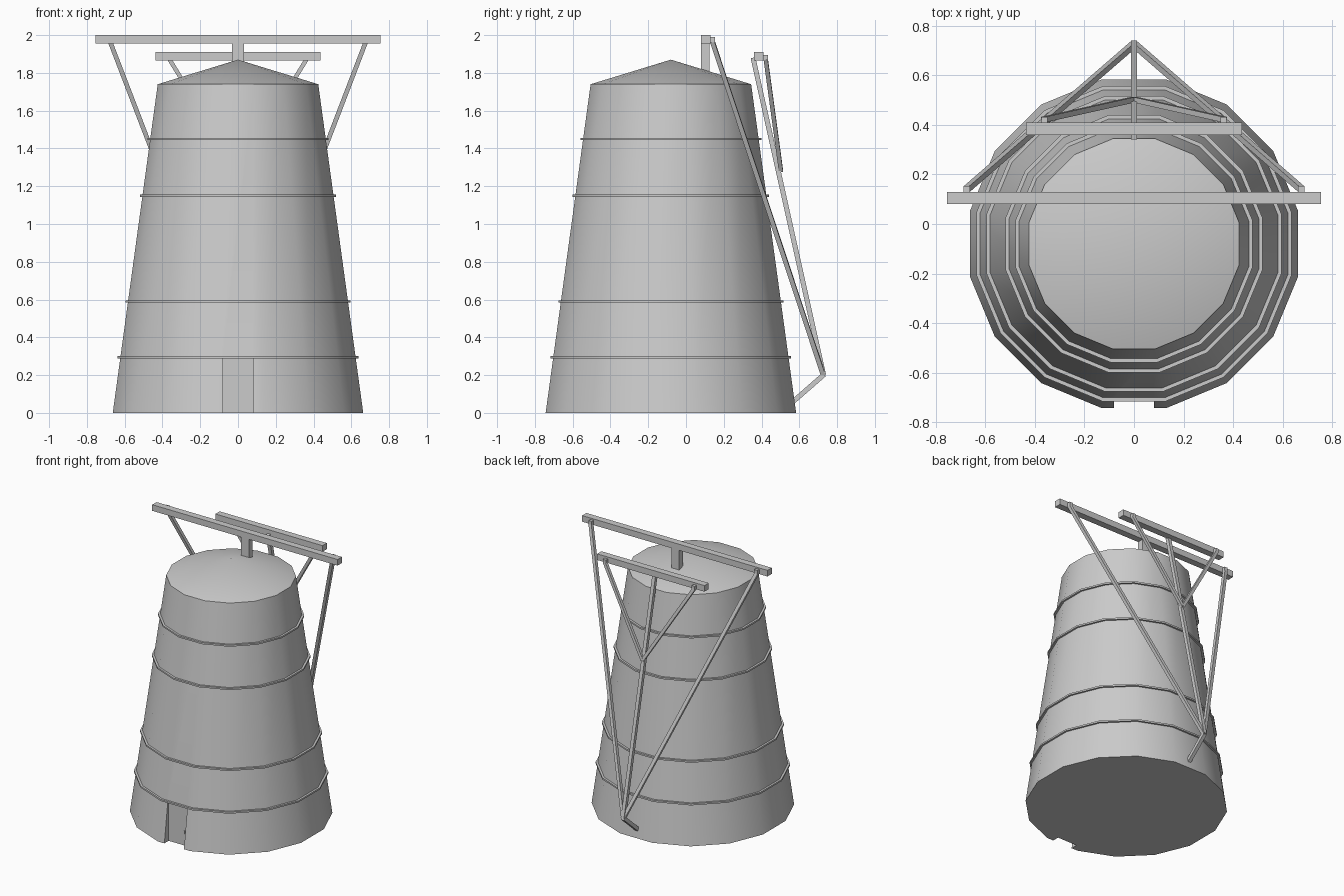
import bpy, bmesh, math
from mathutils import Vector

if "Cube" in bpy.data.objects:
    bpy.data.objects.remove(bpy.data.objects["Cube"])

CY, N = -0.08, 16            # tower axis y, number of sides
K = 1 / math.cos(math.pi / N)


def finish(name, bm):
    bmesh.ops.recalc_face_normals(bm, faces=bm.faces[:])
    me = bpy.data.meshes.new(name)
    bm.to_mesh(me)
    bm.free()
    ob = bpy.data.objects.new(name, me)
    bpy.context.collection.objects.link(ob)
    return ob


def loop(bm, r, z):
    """16-sided loop; r is measured to the middle of a flat side."""
    return [bm.verts.new((r * K * math.cos((i + .5) * 2 * math.pi / N),
                          CY + r * K * math.sin((i + .5) * 2 * math.pi / N), z))
            for i in range(N)]


def bridge(bm, a, b):
    for i in range(N):
        j = (i + 1) % N
        bm.faces.new((a[i], a[j], b[j], b[i]))


def smooth(ob):
    bpy.ops.object.select_all(action='DESELECT')
    ob.select_set(True)
    bpy.context.view_layer.objects.active = ob
    bpy.ops.object.shade_smooth_by_angle(angle=math.radians(25))


def box(name, x0, x1, y0, y1, z0, z1):
    bm = bmesh.new()
    bmesh.ops.create_cube(bm, size=1)
    for v in bm.verts:
        v.co = Vector(((x0 + x1) / 2 + v.co.x * (x1 - x0),
                       (y0 + y1) / 2 + v.co.y * (y1 - y0),
                       (z0 + z1) / 2 + v.co.z * (z1 - z0)))
    return finish(name, bm)


def beam(name, a, b, t):
    """Square beam of thickness t from a to b."""
    a, b = Vector(a), Vector(b)
    d = b - a
    bm = bmesh.new()
    bmesh.ops.create_cube(bm, size=1)
    side = d.cross(Vector((0, 1, 0))).normalized()
    up = d.cross(side).normalized()
    for v in bm.verts:
        v.co = (a + b) / 2 + d * v.co.z + side * v.co.x * t + up * v.co.y * t
    return finish(name, bm)


# tower body with low conical roof
bm = bmesh.new()
base, top = loop(bm, 0.663, 0), loop(bm, 0.425, 1.74)
apex = bm.verts.new((0, CY, 1.87))
bm.faces.new(base)
bridge(bm, base, top)
for i in range(N):
    bm.faces.new((top[i], top[(i + 1) % N], apex))
tower = finish("tower", bm)

# doorway recess
cutter = box("door_cutter", -0.08, 0.08, -0.9, -0.693, -0.1, 0.288)
cutter.hide_render = True
cutter.hide_viewport = True
mod = tower.modifiers.new("doorway", 'BOOLEAN')
mod.operation = 'DIFFERENCE'
mod.solver = 'EXACT'
mod.object = cutter
smooth(tower)
box("door_handle", 0.049, 0.055, -0.699, -0.690, 0.09, 0.11)

# four trim bands
for i, z in enumerate((0.295, 0.59, 1.15, 1.45)):
    wall = 0.663 - (0.663 - 0.425) * z / 1.74
    bm = bmesh.new()
    h, out = 0.006, wall + 0.014
    rings = [loop(bm, wall - 0.005, z - h), loop(bm, out, z - h),
             loop(bm, out, z + h), loop(bm, wall - 0.005, z + h)]
    for k in range(4):
        bridge(bm, rings[k], rings[(k + 1) % 4])
    smooth(finish(f"trim_band_{i + 1}", bm))

# cross beams and roof post
box("long_cross_beam", -0.755, 0.755, 0.08, 0.13, 1.955, 2.0)
box("roof_post", -0.032, 0.032, 0.08, 0.125, 1.78, 1.96)
box("short_cross_beam", -0.437, 0.437, 0.36, 0.41, 1.865, 1.91)

# tail poles
beam("centre_pole", (0, 0.355, 1.88), (0, 0.729, 0.2), 0.026)
beam("foot_pole", (0, 0.731, 0.203), (0, 0.55, 0.045), 0.026)
for s, side in ((-1, "left"), (1, "right")):
    beam(f"long_brace_{side}", (s * 0.677, 0.14, 1.965), (0, 0.727, 0.2), 0.024)
    beam(f"short_brace_{side}", (s * 0.365, 0.422, 1.875), (0, 0.503, 1.28), 0.022)
    x = s * 0.675
    box(f"long_brace_peg_{side}", x - 0.013, x + 0.013, 0.128, 0.153, 1.96, 1.99)
    x = s * 0.362
    box(f"short_brace_peg_{side}", x - 0.012, x + 0.012, 0.408, 0.433, 1.868, 1.896)
